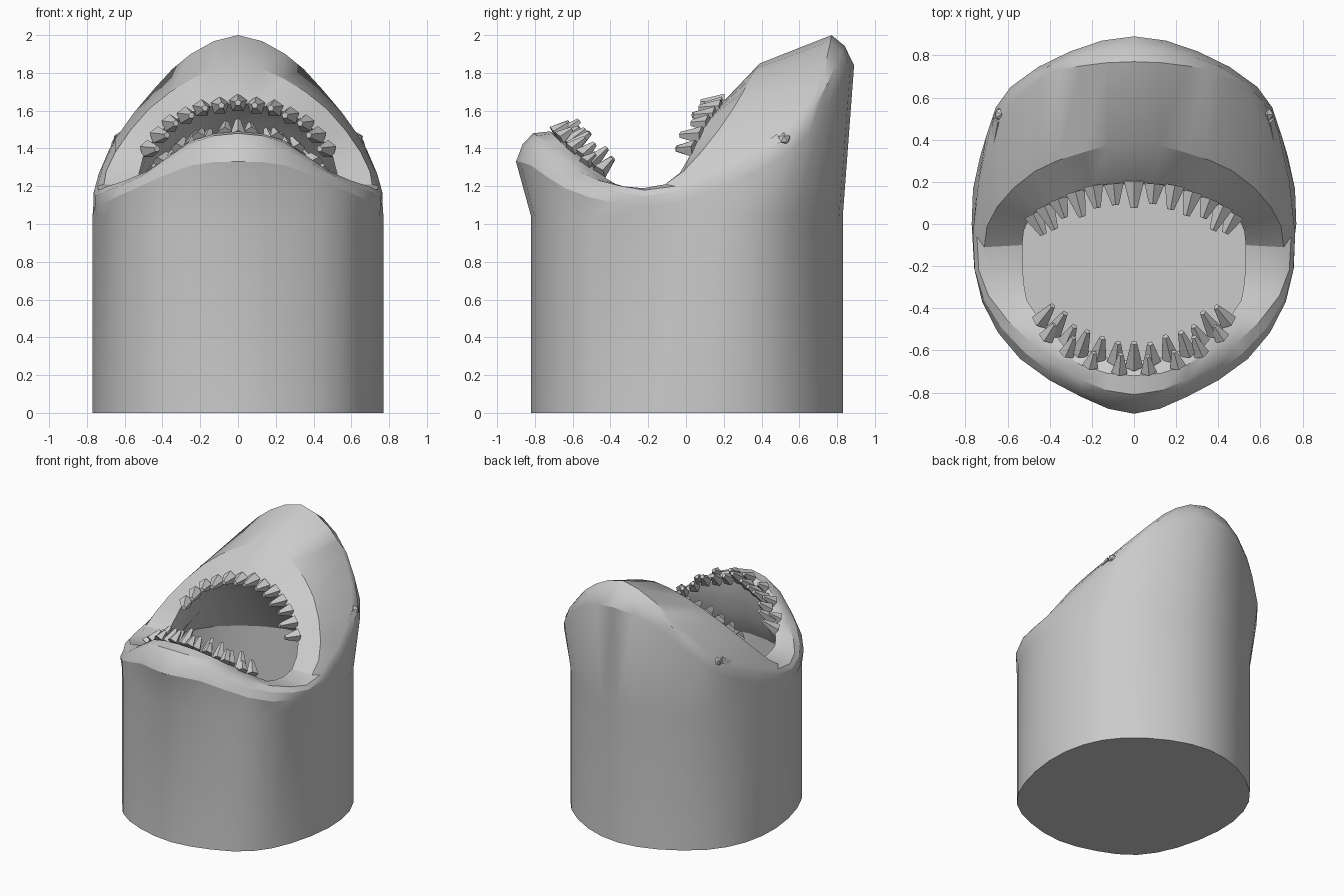
import bpy
import bmesh
import math
from mathutils import Vector, Matrix

default_cube = bpy.data.objects.get("Cube")
if default_cube:
    bpy.data.objects.remove(default_cube, do_unlink=True)

# One plain grey for everything
grey = bpy.data.materials.new("plain_grey")
grey.use_nodes = True
grey.diffuse_color = (0.6, 0.6, 0.6, 1)
grey.node_tree.nodes["Principled BSDF"].inputs["Base Color"].default_value = (0.6, 0.6, 0.6, 1)


def make_object(name, bm, smooth_angle=None):
    bmesh.ops.recalc_face_normals(bm, faces=bm.faces[:])
    mesh = bpy.data.meshes.new(name)
    bm.to_mesh(mesh)
    bm.free()
    mesh.materials.append(grey)
    obj = bpy.data.objects.new(name, mesh)
    bpy.context.collection.objects.link(obj)
    if smooth_angle:
        bpy.ops.object.select_all(action='DESELECT')
        obj.select_set(True)
        bpy.context.view_layer.objects.active = obj
        bpy.ops.object.shade_smooth_by_angle(angle=math.radians(smooth_angle))


def curve_point(a, b, c, d, t):
    """Point between b and c on a smooth curve through a, b, c, d."""
    return (b * 2 + (c - a) * t + (a * 2 - b * 5 + c * 4 - d) * t * t
            + (b * 3 - a - c * 3 + d) * t * t * t) / 2


def full_ring(half, steps=2):
    """Mirror a half outline (front centre to back centre) and smooth it."""
    half = [Vector(p) for p in half]
    loop = half + [Vector((-p.x, p.y, p.z)) for p in reversed(half[1:-1])]
    n = len(loop)
    return [curve_point(loop[i - 1], loop[i], loop[(i + 1) % n], loop[(i + 2) % n], s / steps)
            for i in range(n) for s in range(steps)]


# Half outlines, each running from the front centre round the left to the back centre
plan = [(0, -.82), (.3, -.76), (.55, -.62), (.7, -.36), (.77, 0),
        (.73, .32), (.58, .57), (.3, .76), (0, .83)]
widest = [(0, -.9, 1.33), (.25, -.82, 1.31), (.54, -.64, 1.19), (.72, -.37, 1.11), (.765, -.03, 1.11),
          (.7, .42, 1.3), (.585, .65, 1.48), (.3, .82, 1.75), (0, .89, 1.84)]
crown = [(0, -.81, 1.48), (.25, -.74, 1.43), (.48, -.57, 1.28), (.69, -.34, 1.2), (.745, -.06, 1.2),
         (.65, .46, 1.45), (.44, .69, 1.72), (.25, .75, 1.9), (0, .77, 2)]
ridge = [(0, -.72, 1.49), (.25, -.67, 1.44), (.46, -.51, 1.28), (.61, -.34, 1.2), (.71, -.11, 1.21),
         (.65, .08, 1.38), (.47, .25, 1.61), (.24, .34, 1.77), (0, .39, 1.85)]
lip = [(0, -.65, 1.45), (.25, -.59, 1.39), (.47, -.42, 1.24), (.52, -.3, 1.19), (.53, -.1, 1.2),
       (.5, .02, 1.36), (.38, .1, 1.52), (.2, .17, 1.61), (0, .19, 1.64)]
throat = [(0, -.67, 1.2), (.27, -.61, 1.18), (.48, -.44, 1.1), (.54, -.28, 1.06), (.57, -.05, 1.05),
          (.56, .2, 1.15), (.45, .35, 1.3), (.25, .45, 1.4), (0, .5, 1.42)]
# Rounding between the widest line and the crown, slightly bulged
brow = [(Vector(a) + Vector(b)) * .506 for a, b in zip(widest, crown)]


def plan_at(z, scale=1.0):
    return [(x * scale, y * scale, z) for x, y in plan]


# Hollow body: column outside, head, lips, then down the gullet to the floor
bm = bmesh.new()
outlines = [plan_at(0), plan_at(1.04), widest, brow, crown, ridge, lip, throat,
            plan_at(1.0, .95), plan_at(.02, .95)]
rings = [[bm.verts.new(p) for p in full_ring(o)] for o in outlines]
for lower, upper in zip(rings, rings[1:]):
    count = len(lower)
    for i in range(count):
        j = (i + 1) % count
        bm.faces.new((lower[i], lower[j], upper[j], upper[i]))
bm.faces.new(rings[0])
bm.faces.new(rings[-1])
make_object("head_and_column", bm, 28)


def add_spike(bm, root, direction, length, width, sides=5, tip=.35):
    """Blunt faceted spike growing out of root along direction."""
    turn = direction.to_track_quat('Z', 'Y').to_matrix().to_4x4()
    place = Matrix.Translation(root + direction.normalized() * length * .4) @ turn
    bmesh.ops.create_cone(bm, cap_ends=True, segments=sides, radius1=width / 2,
                          radius2=width / 2 * tip, depth=length, matrix=place)


def tooth_row(name, path, count, aim, lift, length, width, shift=(0, 0, 0)):
    """Evenly spaced teeth along a mirrored path, leaning to the mouth centre."""
    bm = bmesh.new()
    points = [Vector((-p[0], p[1], p[2])) for p in reversed(path[1:])] + [Vector(p) for p in path]
    lengths = [(b - a).length for a, b in zip(points, points[1:])]
    for k in range(count):
        left = (k + .5) / count * sum(lengths)
        for a, b, size in zip(points, points[1:], lengths):
            if left <= size:
                break
            left -= size
        root = a.lerp(b, left / size) + Vector(shift)
        direction = Vector(aim) - root
        direction.z = 0
        direction.normalize()
        direction.z = lift
        vary = 1 + .15 * math.sin(k * 2.4)
        add_spike(bm, root, direction, length * vary, width)
    make_object(name, bm)


# Teeth rows
tooth_row("lower_teeth", lip[:3], 13, (0, .1, 0), .8, .12, .09, (0, -.01, .02))
tooth_row("lower_outer_teeth", ridge[:3], 8, (0, .1, 0), .7, .09, .08, (0, .015, .01))
tooth_row("upper_teeth", lip[:4:-1], 13, (0, -.9, 0), .02, .11, .1)

# Eyes and the fold of skin running forward from each
for side, label in ((1, "left"), (-1, "right")):
    bm = bmesh.new()
    bmesh.ops.create_icosphere(bm, subdivisions=1, radius=.035,
                               matrix=Matrix.Translation((side * .63, .52, 1.45)))
    make_object(label + "_eye", bm, 30)
    bm = bmesh.new()
    start, end = Vector((side * .65, .46, 1.43)), Vector((side * .715, .12, 1.25))
    add_spike(bm, start, end - start, (end - start).length, .06, 3, .1)
    make_object(label + "_eye_fold", bm)
